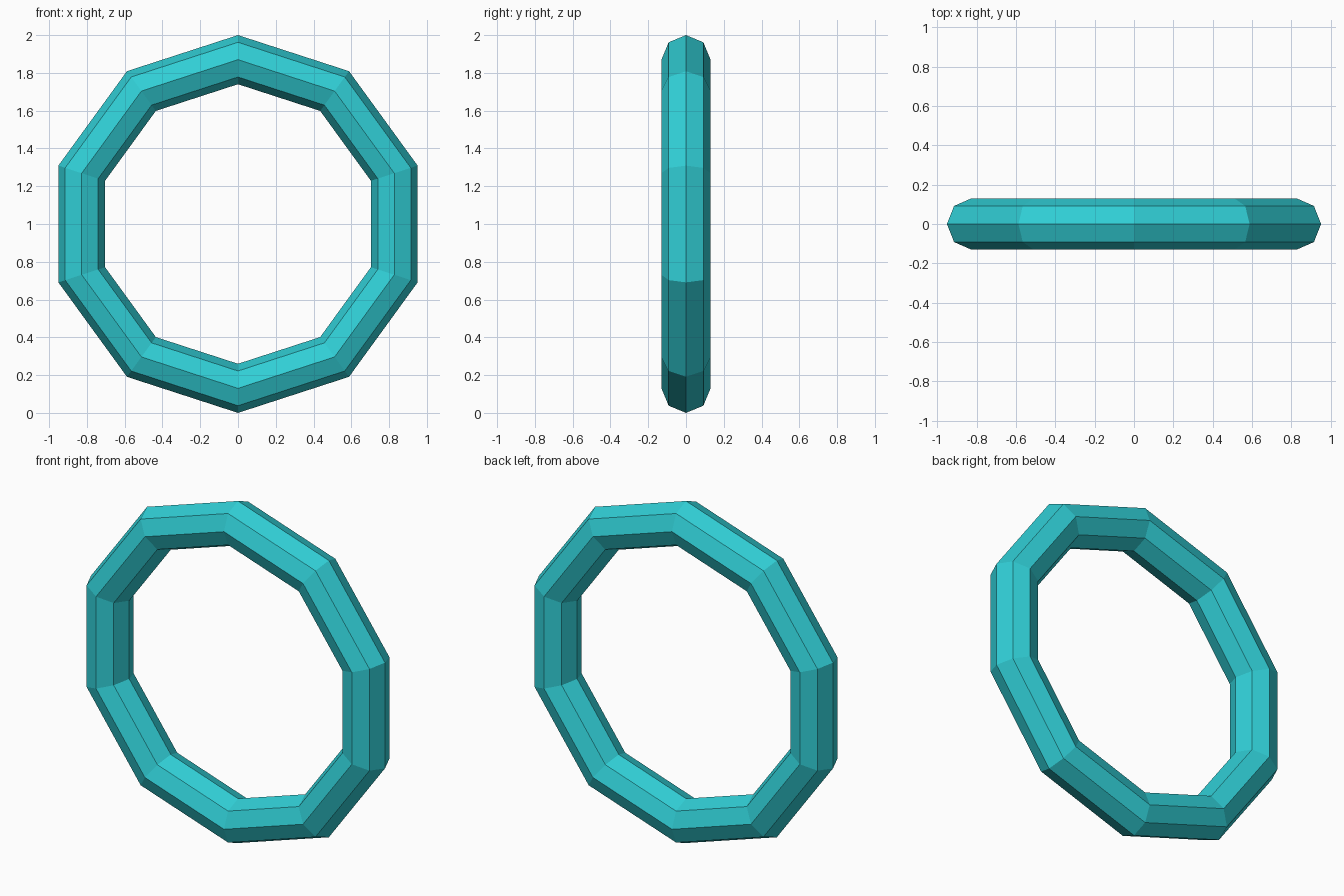
import bpy
from math import pi

if "Cube" in bpy.data.objects:
    bpy.data.objects.remove(bpy.data.objects["Cube"])

# Upright ten-sided ring with an eight-sided tube, one corner pointing straight up
bpy.ops.mesh.primitive_torus_add(
    major_segments=10, minor_segments=8,
    major_radius=0.87, minor_radius=0.13,
    location=(0, 0, 1), rotation=(pi / 2, pi / 10, 0))
ring = bpy.context.object
ring.name = "ring"
bpy.ops.object.shade_flat()

# Turquoise colour
mat = bpy.data.materials.new("turquoise")
mat.diffuse_color = (0.03, 0.62, 0.67, 1)
mat.use_nodes = True
mat.node_tree.nodes["Principled BSDF"].inputs["Base Color"].default_value = mat.diffuse_color
ring.data.materials.append(mat)
